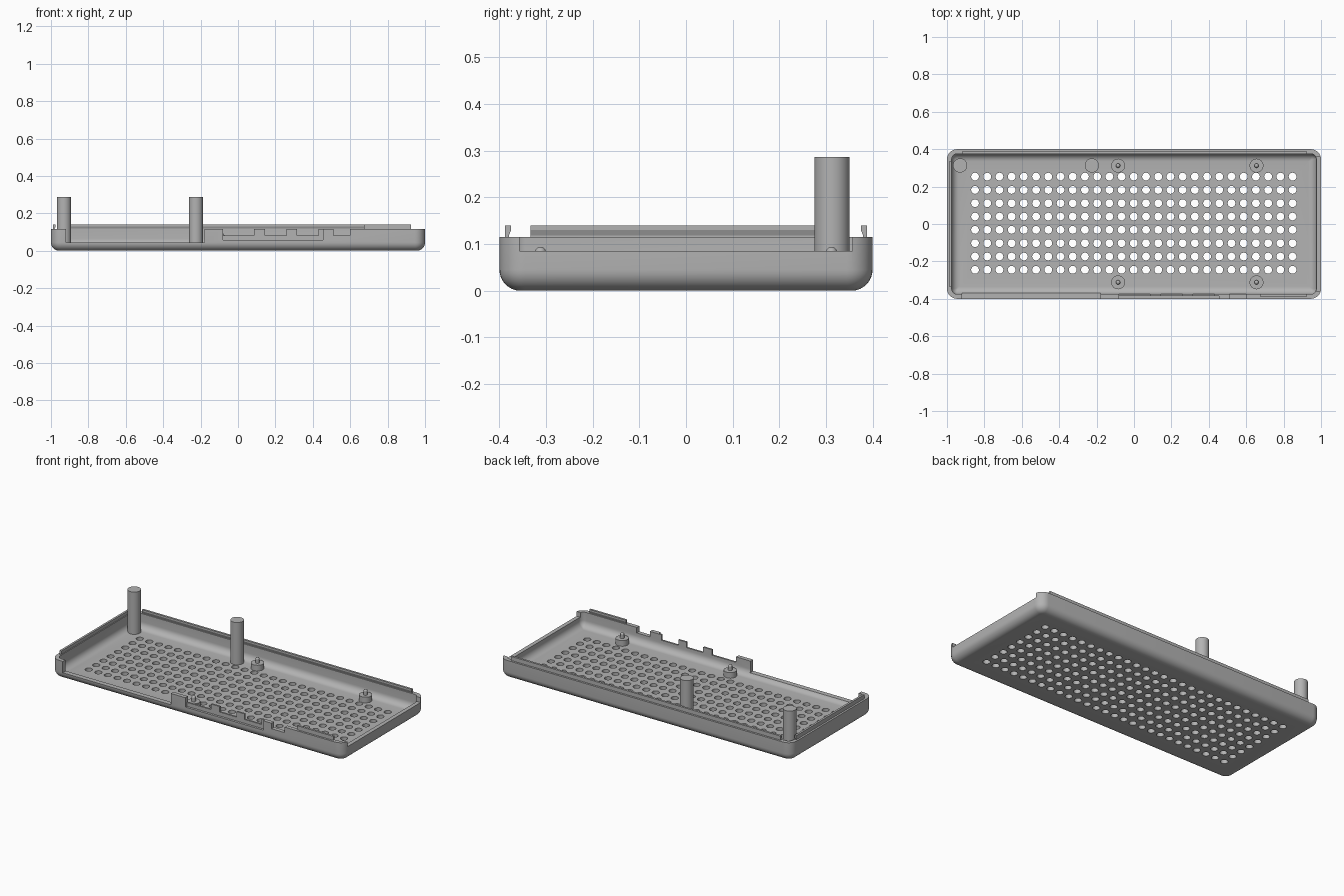
import bpy, bmesh, math
from mathutils import Matrix, Vector

cube = bpy.data.objects.get("Cube")
if cube:
    bpy.data.objects.remove(cube, do_unlink=True)

grey = bpy.data.materials.new("plain grey plastic")
grey.use_nodes = True
colour = (0.45, 0.45, 0.45, 1)
grey.diffuse_color = colour
grey.node_tree.nodes["Principled BSDF"].inputs["Base Color"].default_value = colour

HX, HY, RIM, FLOOR, WALL = 1.0, 0.4, 0.115, 0.025, 0.025


def make(name, bm):
    bmesh.ops.recalc_face_normals(bm, faces=bm.faces)
    mesh = bpy.data.meshes.new(name)
    bm.to_mesh(mesh)
    bm.free()
    mesh.materials.append(grey)
    obj = bpy.data.objects.new(name, mesh)
    bpy.context.collection.objects.link(obj)
    return obj


def box(name, x, y, z):
    bm = bmesh.new()
    bmesh.ops.create_cube(bm, size=1)
    for v in bm.verts:
        for i, (a, b) in enumerate((x, y, z)):
            v.co[i] = a if v.co[i] < 0 else b
    return make(name, bm)


def add_cylinder(bm, x, y, r, z0, z1, sides):
    bmesh.ops.create_cone(bm, cap_ends=True, segments=sides, radius1=r, radius2=r,
                          depth=z1 - z0, matrix=Matrix.Translation((x, y, (z0 + z1) / 2)))


def smooth(obj):
    bpy.ops.object.select_all(action='DESELECT')
    obj.select_set(True)
    bpy.context.view_layer.objects.active = obj
    bpy.ops.object.shade_smooth_by_angle(angle=math.radians(35))


def cut(obj, cutter):
    mod = obj.modifiers.new("cut", 'BOOLEAN')
    mod.operation = 'DIFFERENCE'
    mod.solver = 'EXACT'
    mod.object = cutter
    bpy.context.view_layer.objects.active = obj
    bpy.ops.object.modifier_apply(modifier=mod.name)
    bpy.data.objects.remove(cutter, do_unlink=True)


# Tray shell: rounded rectangles lofted up the outside and down the inside
def ring(bm, inset, z, steps=8):
    r = max(0.055 - inset, 0.006)
    verts = []
    for corner, (sx, sy) in enumerate(((1, 1), (-1, 1), (-1, -1), (1, -1))):
        for i in range(steps + 1):
            a = (corner + i / steps) * math.pi / 2
            verts.append(bm.verts.new((sx * (HX - inset - r) + r * math.cos(a),
                                       sy * (HY - inset - r) + r * math.sin(a), z)))
    return verts


def fillet(inset, base, r, n=8):
    angles = [i / n * math.pi / 2 for i in range(n + 1)]
    return [(inset + r * (1 - math.sin(a)), base + r * (1 - math.cos(a))) for a in angles]


profile = fillet(0, 0, 0.045) + [(0, RIM), (WALL, RIM)] + fillet(WALL, FLOOR, 0.04)[::-1]
bm = bmesh.new()
rings = [ring(bm, *p) for p in profile]
for low, high in zip(rings, rings[1:]):
    for i in range(len(low)):
        j = (i + 1) % len(low)
        bm.faces.new((low[i], low[j], high[j], high[i]))
bm.faces.new(rings[0])
bm.faces.new(rings[-1])
tray = make("tray", bm)

# Ventilation holes
bm = bmesh.new()
for col in range(27):
    for row in range(8):
        add_cylinder(bm, -0.85 + col * 0.0653, -0.245 + row * 0.0712, 0.021, -0.05, 0.06, 16)
cut(tray, make("hole_cutter", bm))

# Openings in the front and right walls, and the shallow recess on the front
front = (-0.5, -0.345)
cut(tray, box("front_opening_cutter", (-0.92, -0.18), front, (0.045, 0.3)))
cut(tray, box("end_opening_cutter", (0.95, 1.1), (-0.357, 0.357), (0.085, 0.3)))
cut(tray, box("recess_cutter", (-0.08, 0.455), (-0.5, -0.386), (0.057, 0.3)))
for x in ((-0.08, 0.085), (0.145, 0.26), (0.315, 0.43), (0.51, 0.6)):
    cut(tray, box("port_cutter", x, front, (0.081, 0.3)))
smooth(tray)


# Snap lips on the rim: a thin strip with a small inward hook at the top
def lip(name, start, end, inward):
    start, end, inward = Vector(start), Vector(end), Vector(inward)
    bm = bmesh.new()
    section = ((0, 0.1), (0, 0.14), (0.013, 0.14), (0.013, 0.13), (0.008, 0.118), (0.008, 0.1))
    ends = [[bm.verts.new(p + inward * d + Vector((0, 0, z))) for d, z in section]
            for p in (start, end)]
    for i in range(len(section)):
        j = (i + 1) % len(section)
        bm.faces.new((ends[0][i], ends[0][j], ends[1][j], ends[1][i]))
    for e in ends:
        bm.faces.new(e)
    return make(name, bm)


lip("back_lip", (-0.92, 0.388, 0), (0.925, 0.388, 0), (0, -1, 0))
lip("front_lip", (0.675, -0.388, 0), (0.925, -0.388, 0), (0, 1, 0))
lip("end_lip", (-0.988, -0.333, 0), (-0.988, 0.333, 0), (1, 0, 0))

# Tall posts
for name, x in (("corner_post", -0.93), ("middle_post", -0.225)):
    bm = bmesh.new()
    add_cylinder(bm, x, 0.313, 0.038, 0.02, 0.287, 32)
    smooth(make(name, bm))

# Mounting bosses with round-topped pins
for x in (-0.085, 0.655):
    for y in (-0.312, 0.312):
        bm = bmesh.new()
        add_cylinder(bm, x, y, 0.037, 0.02, 0.06, 32)
        smooth(make("mounting_boss", bm))
        bm = bmesh.new()
        add_cylinder(bm, x, y, 0.012, 0.055, 0.083, 16)
        bmesh.ops.create_uvsphere(bm, u_segments=16, v_segments=8, radius=0.012,
                                  matrix=Matrix.Translation((x, y, 0.082)))
        smooth(make("locating_pin", bm))
